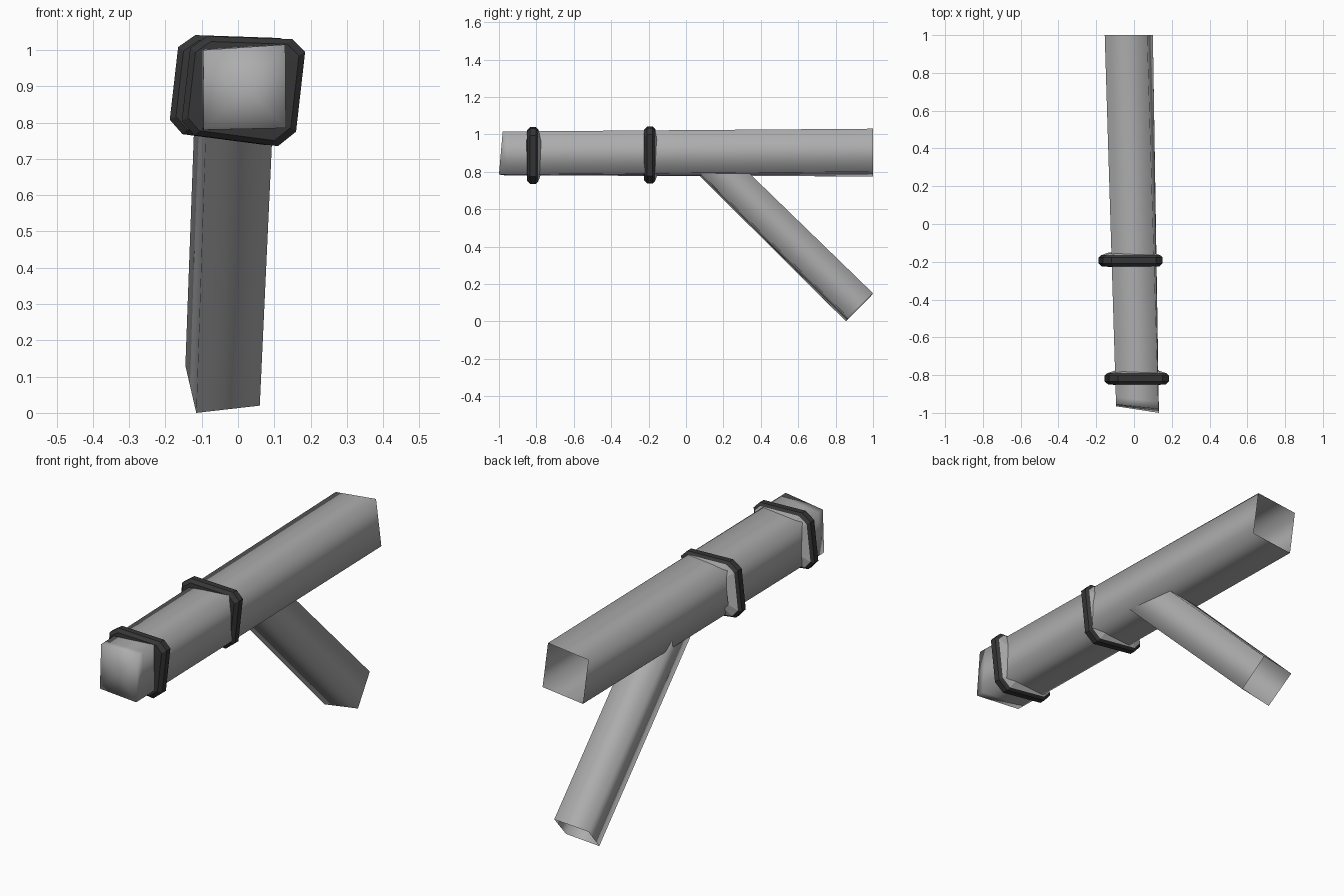
import bpy, bmesh
from mathutils import Vector

if "Cube" in bpy.data.objects:
    bpy.data.objects.remove(bpy.data.objects["Cube"])


def material(name, v):
    m = bpy.data.materials.new(name)
    m.diffuse_color = (v, v, v, 1)
    m.use_nodes = True
    m.node_tree.nodes["Principled BSDF"].inputs["Base Color"].default_value = m.diffuse_color
    return m


steel = material("steel grey", 0.42)
pale = material("pale grey", 0.46)
dark = material("dark band", 0.036)


def finish(name, bm, mats):
    mesh = bpy.data.meshes.new(name)
    bm.to_mesh(mesh)
    bm.free()
    for m in mats:
        mesh.materials.append(m)
    ob = bpy.data.objects.new(name, mesh)
    bpy.context.collection.objects.link(ob)
    return ob


def square_tube(name, start, end, steps, cap):
    """Open smooth-shaded square tube lofted between two quads."""
    bm = bmesh.new()
    rings = [[bm.verts.new(Vector(a).lerp(Vector(b), t)) for a, b in zip(start, end)]
             for t in steps]
    for r, s in zip(rings, rings[1:]):
        for i in range(4):
            j = (i + 1) % 4
            bm.faces.new((r[i], r[j], s[j], s[i]))
    if cap:  # fan cap around a centre point
        c = bm.verts.new(sum((v.co for v in rings[0]), Vector()) / 4)
        for i in range(4):
            bm.faces.new((rings[0][(i + 1) % 4], rings[0][i], c))
    bmesh.ops.recalc_face_normals(bm, faces=bm.faces[:])
    bm.normal_update()
    bm.faces.ensure_lookup_table()
    # make sure an open tube faces outwards
    f = bm.faces[0]
    axis = sum((v.co for r in (rings[0], rings[1]) for v in r), Vector()) / 8
    if f.normal.dot(f.calc_center_median() - axis) < 0:
        bmesh.ops.reverse_faces(bm, faces=bm.faces[:])
    for f in bm.faces:
        f.smooth = True
    return finish(name, bm, [steel])


# main tube, capped at the front and open at the back
square_tube("main_tube",
            [(-0.095, -0.955, 1.0), (0.13, -0.98, 1.015), (0.132, -1.0, 0.785), (-0.095, -0.965, 0.78)],
            [(-0.155, 1, 1.005), (0.07, 1, 1.03), (0.10, 1, 0.80), (-0.125, 1, 0.775)],
            (0, 0.02, 1), True)

# slanted branch tube, open at its foot
square_tube("branch_tube",
            [(-0.115, 0.15, 0.95), (0.07, 0.16, 0.965), (0.098, 0.03, 0.84), (-0.087, 0.01, 0.84)],
            [(-0.145, 0.985, 0.13), (0.035, 1.0, 0.15), (0.06, 0.87, 0.02), (-0.115, 0.855, 0.0)],
            (0, 1), False)

# chamfered clamp bands, dark with a pale sloped back
OUTLINE = [(0.135, 0.14), (0.17, 0.105), (0.145, -0.115), (0.095, -0.155),
           (-0.135, -0.125), (-0.17, -0.085), (-0.147, 0.115), (-0.10, 0.148)]
PROFILE = [(0.66, -0.037), (0.9, -0.034), (1.0, -0.018), (1.0, 0.012), (0.92, 0.025), (0.66, 0.04)]


def band(name, x, y, z):
    bm = bmesh.new()
    rings = [[bm.verts.new((x + px * s, y + dy, z + pz * s)) for px, pz in OUTLINE]
             for s, dy in PROFILE]
    n = len(OUTLINE)
    for k, (r, s) in enumerate(zip(rings, rings[1:])):
        for i in range(n):
            j = (i + 1) % n
            f = bm.faces.new((r[i], s[i], s[j], r[j]))
            f.material_index = 1 if k == len(rings) - 2 else 0
    bm.normal_update()
    bm.faces.ensure_lookup_table()
    f = bm.faces[n * 2]
    if f.normal.dot(f.calc_center_median() - Vector((x, y, z))) < 0:
        bmesh.ops.reverse_faces(bm, faces=bm.faces[:])
    finish(name, bm, [dark, pale])


band("front_band", 0.015, -0.815, 0.89)
band("middle_band", -0.018, -0.19, 0.893)
